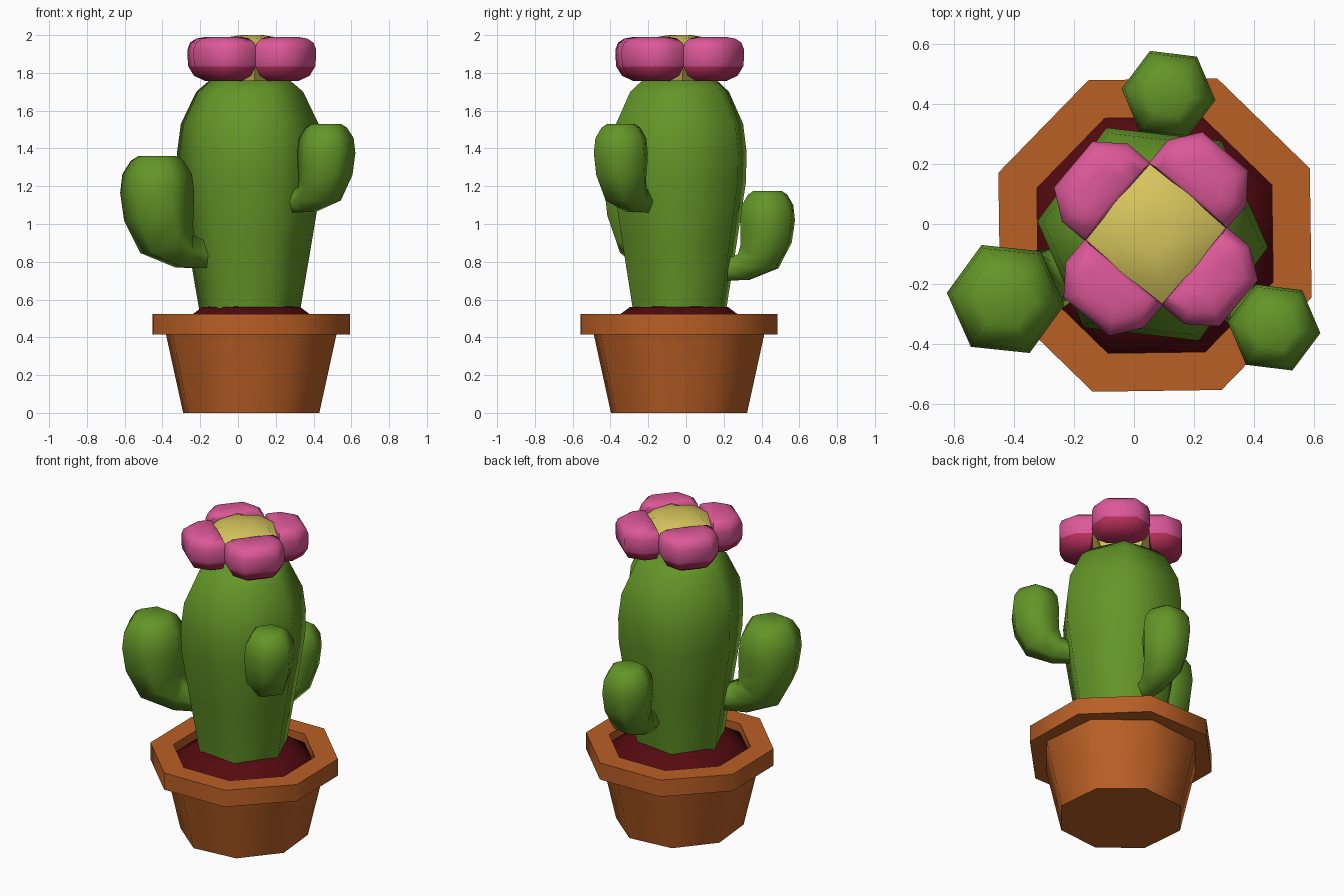
import bpy, bmesh, math
from mathutils import Vector

if "Cube" in bpy.data.objects:
    bpy.data.objects.remove(bpy.data.objects["Cube"])


def material(name, rgb):
    m = bpy.data.materials.new(name)
    m.diffuse_color = (*rgb, 1)
    m.use_nodes = True
    m.node_tree.nodes["Principled BSDF"].inputs["Base Color"].default_value = m.diffuse_color
    return m


CLAY = material("terracotta", (0.49, 0.115, 0.019))
SOIL = material("dark soil", (0.088, 0.003, 0.005))
GREEN = material("cactus green", (0.127, 0.305, 0.021))
PINK = material("petal pink", (0.716, 0.098, 0.314))
CRIMSON = material("petal underside", (0.50, 0.03, 0.11))
YELLOW = material("flower yellow", (0.665, 0.552, 0.107))


def polygon(n, r, z, turn, center):
    """Regular n-sided ring lying flat at height z."""
    return [Vector((center[0] + r * math.cos(turn + i * math.tau / n),
                    center[1] + r * math.sin(turn + i * math.tau / n), z))
            for i in range(n)]


def loft(name, rings, mats, closed=False, rule=None):
    """Skin a row of rings; cap the ends, or join last to first if closed."""
    bm = bmesh.new()
    vs = [[bm.verts.new(p) for p in ring] for ring in rings]
    n = len(vs[0])
    pairs = list(zip(vs, vs[1:]))
    if closed:
        pairs.append((vs[-1], vs[0]))
    else:
        bm.faces.new(vs[0])
        bm.faces.new(vs[-1])
    for a, b in pairs:
        for i in range(n):
            j = (i + 1) % n
            bm.faces.new((a[i], a[j], b[j], b[i]))
    bmesh.ops.recalc_face_normals(bm, faces=bm.faces)
    for f in bm.faces:
        f.smooth = True
        if rule:
            f.material_index = rule(f)
    for e in bm.edges:
        e.smooth = e.calc_face_angle(0) < math.radians(65)
    me = bpy.data.meshes.new(name)
    bm.to_mesh(me)
    bm.free()
    for m in mats:
        me.materials.append(m)
    ob = bpy.data.objects.new(name, me)
    bpy.context.collection.objects.link(ob)
    return ob


def turned(name, n, profile, degrees, center, mat, closed=False):
    t = math.radians(degrees)
    return loft(name, [polygon(n, r, z, t, center) for r, z in profile], [mat], closed)


AXIS = (0.07, -0.037)

# Pot, rim and mounded soil
turned("pot_body", 8, [(0.377, 0), (0.473, 0.42)], 28, AXIS, CLAY)
turned("pot_rim", 8, [(0.562, 0.415), (0.562, 0.523), (0.424, 0.523), (0.424, 0.415)],
       23.3, AXIS, CLAY, closed=True)
turned("soil", 8, [(0.43, 0.43), (0.43, 0.465), (0.33, 0.525), (0.28, 0.56), (0.1, 0.57)],
       23.3, AXIS, SOIL)

# Cactus trunk
turned("cactus_trunk", 6, [(0.26, 0.45), (0.27, 0.55), (0.33, 0.9), (0.383, 1.22),
                           (0.387, 1.38), (0.367, 1.53), (0.285, 1.70), (0.215, 1.76)],
       -6.5, (0.062, -0.034), GREEN)

# Arms: (outward, height, radius, lean of the ring's path from horizontal)
ARM = [(-0.36, 0.07, 0.08, 0), (-0.27, 0.07, 0.08, 5), (-0.16, 0.09, 0.105, 20),
       (-0.055, 0.155, 0.16, 58), (-0.01, 0.28, 0.187, 80), (0, 0.40, 0.197, 90),
       (0, 0.50, 0.185, 90), (0, 0.57, 0.14, 90), (0, 0.595, 0.10, 90)]


def arm(name, x, y, base, scale, degrees):
    d = math.radians(degrees)
    out = Vector((math.cos(d), math.sin(d), 0))
    side = Vector((-out.y, out.x, 0))
    up = Vector((0, 0, 1))
    rings = []
    for u, h, r, lean in ARM:
        a = math.radians(lean)
        across = out * math.sin(a) - up * math.cos(a)
        c = Vector((x, y, base)) + (out * u + up * h) * scale
        rings.append([c + r * scale * (across * math.cos(t) + side * math.sin(t))
                      for t in (math.pi / 6 + k * math.pi / 3 for k in range(6))])
    loft(name, rings, [GREEN])


arm("large_arm", -0.428, -0.25, 0.765, 1.0, 204)
arm("right_arm", 0.467, -0.345, 1.06, 0.79, -37)
arm("back_arm", 0.115, 0.432, 0.70, 0.80, 83)

# Flower: four puffy petals around a domed centre
FLOWER = Vector((0.073, -0.033, 0))
HALF = [(0.36, 0.10), (0.265, 0.17), (0.165, 0.17)]
OUTLINE = HALF + [(u, -v) for u, v in reversed(HALF)]
LAYERS = [(1.757, 0.5), (1.785, 0.82), (1.835, 0.98), (1.88, 1.0),
          (1.925, 1.0), (1.96, 0.93), (1.982, 0.75), (1.99, 0.5)]
for k in range(4):
    a = math.radians(50 + 90 * k)
    out = Vector((math.cos(a), math.sin(a), 0))
    side = Vector((-out.y, out.x, 0))
    rings = [[FLOWER + out * (0.2 + (u - 0.2) * s) + side * (v * s) + Vector((0, 0, z))
              for u, v in OUTLINE] for z, s in LAYERS]
    loft(f"petal_{k + 1}", rings, [PINK, CRIMSON],
         rule=lambda f: int(f.calc_center_median().z < 1.83))

# Centre rings: (corner radius, corner z, mid-side radius, mid-side z)
rings = []
for rc, zc, rm, zm in [(0.16, 1.757, 0.113, 1.757), (0.24, 1.92, 0.172, 1.982),
                       (0.17, 1.982, 0.12, 1.993), (0.06, 2.0, 0.05, 2.0)]:
    ring = []
    for i in range(8):
        t = math.radians(5 + 45 * i)
        r, z = (rm, zm) if i % 2 else (rc, zc)
        ring.append(FLOWER + Vector((r * math.cos(t), r * math.sin(t), z)))
    rings.append(ring)
loft("flower_centre", rings, [YELLOW])
